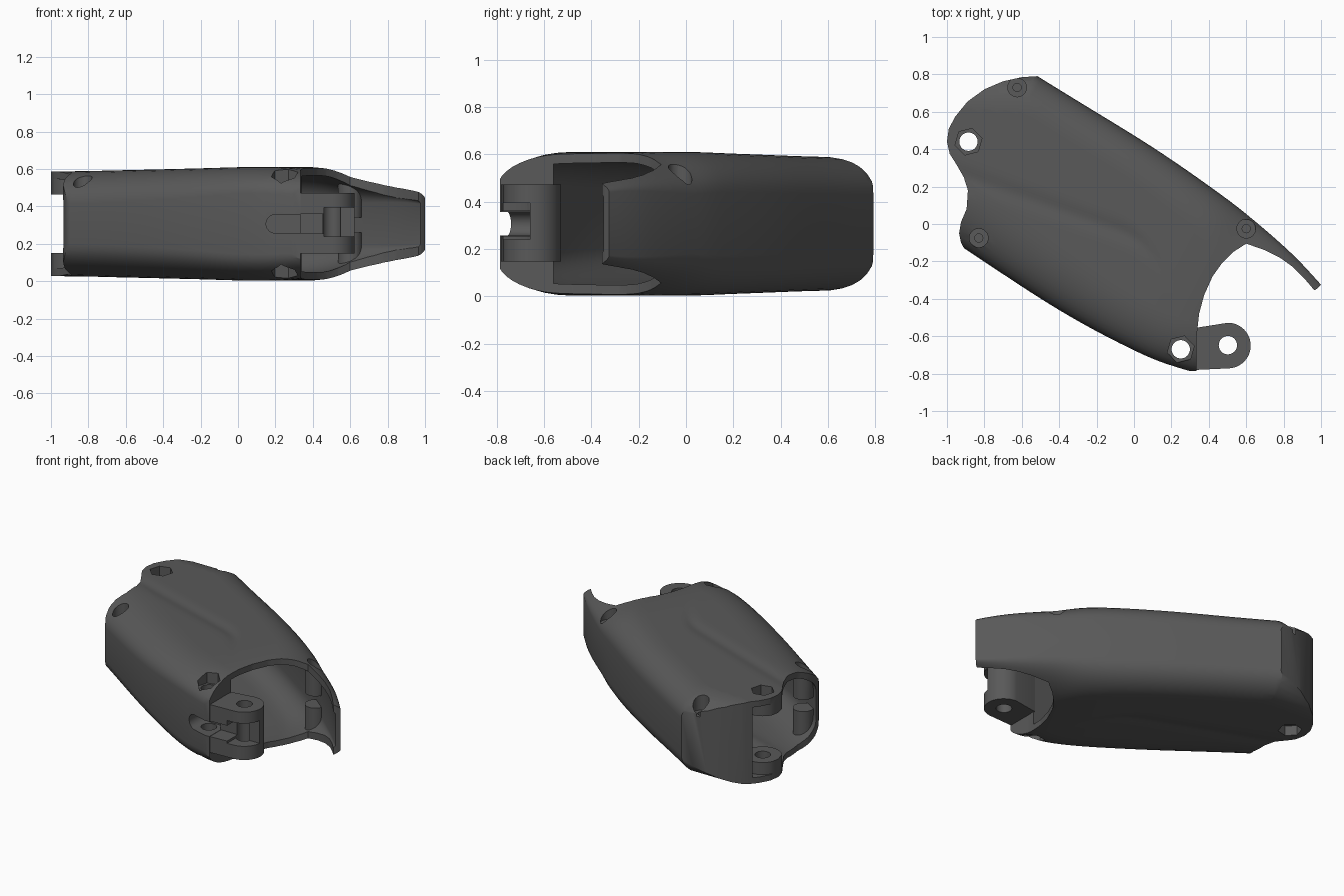
import bpy, bmesh, math
from mathutils import Vector

if "Cube" in bpy.data.objects:
    bpy.data.objects.remove(bpy.data.objects["Cube"])

ZC = 0.307  # mirror height of the shell

def finish(bm, name):
    bmesh.ops.recalc_face_normals(bm, faces=bm.faces)
    me = bpy.data.meshes.new(name)
    bm.to_mesh(me)
    bm.free()
    ob = bpy.data.objects.new(name, me)
    bpy.context.collection.objects.link(ob)
    return ob

def prism(name, pts, z0, z1, place=lambda x, y, z: (x, y, z)):
    bm = bmesh.new()
    lo = [bm.verts.new(place(x, y, z0)) for x, y in pts]
    hi = [bm.verts.new(place(x, y, z1)) for x, y in pts]
    n = len(pts)
    bm.faces.new(lo[::-1])
    bm.faces.new(hi)
    for i in range(n):
        j = (i + 1) % n
        bm.faces.new((lo[i], lo[j], hi[j], hi[i]))
    return finish(bm, name)

def cyl(x, y, r, z0, z1, n=32, turn=0.0):
    a = [2 * math.pi * i / n + turn for i in range(n)]
    return prism("cutter", [(x + r * math.cos(t), y + r * math.sin(t)) for t in a], z0, z1)

def boolean(ob, other, op):
    m = ob.modifiers.new("b", 'BOOLEAN')
    m.object, m.operation, m.solver = other, op, 'EXACT'
    bpy.context.view_layer.objects.active = ob
    bpy.ops.object.modifier_apply(modifier=m.name)
    bpy.data.objects.remove(other, do_unlink=True)

# stations along the shell: lower wall x, y, upper wall x, y, half height,
# fillet height / half height and fillet width, each at lower and upper wall
STATIONS = [(-1.5, .27, -.97, 1.07, .276, .62, .56, .3, .2),
            (-.9, -.135, -.37, .70, .284, .62, .56, .3, .2),
            (-.4, -.46, .1, .41, .295, .56, .56, .28, .2),
            (0, -.675, .45, .168, .304, .47, .56, .25, .24),
            (.25, -.772, .65, .012, .291, .45, .56, .25, .36),
            (.6, -.86, .85, -.165, .238, .4, .42, .25, .28),
            (.85, -.95, 1.0, -.325, .178, .4, .25, .25, .2),
            (.98, -1.0, 1.09, -.43, .15, .4, .25, .25, .2)]

def catmull(rows, steps):
    rows = [Vector(r) for r in rows]
    P = [2 * rows[0] - rows[1]] + rows + [2 * rows[-1] - rows[-2]]
    out = []
    for i in range(1, len(P) - 2):
        a, b, c, d = P[i - 1:i + 3]
        for k in range(steps):
            t = k / steps
            out.append(.5 * (2 * b + (c - a) * t + (2 * a - 5 * b + 4 * c - d) * t * t
                             + (3 * b - a - 3 * c + d) * t ** 3))
    return out + [rows[-1]]

def crease(x, y):
    # shallow curved groove across the flat faces
    k = max(0, x + .05)
    c = .25 - .35 * (x + .9) - 3.5 * k * k
    fade = max(0, min(1, (.2 - x) / .2))
    return .01 * fade * math.exp(-((y - c) / .045) ** 2)

def loft(name, inset):
    bm = bmesh.new()
    rings = []
    for s in catmull(STATIONS, 9):
        L, U, h = Vector((s[0], s[1])), Vector((s[2], s[3])), s[4] - inset
        W = (U - L).length - 2 * inset
        d = (U - L).normalized()
        rl, ru, zl, zu = s[7] - inset, s[8] - inset, s[5] * h, s[6] * h
        q = [math.pi / 2 * i / 9 for i in range(10)]
        prof = [(rl - rl * math.cos(t), h - zl + zl * math.sin(t)) for t in q]
        prof += [(rl + (W - rl - ru) * i / 30, h) for i in range(1, 30)]
        prof += [(W - ru + ru * math.sin(t), h - zu + zu * math.cos(t)) for t in q]
        top, bot = [], []
        for u, z in prof:
            p = L + d * (u + inset)
            z -= crease(p.x, p.y)
            top.append(bm.verts.new((p.x, p.y, ZC + z)))
            bot.append(bm.verts.new((p.x, p.y, ZC - z)))
        rings.append(top + bot[::-1])
    n = len(rings[0])
    for a, b in zip(rings, rings[1:]):
        for i in range(n):
            j = (i + 1) % n
            bm.faces.new((a[i], a[j], b[j], b[i]))
    bm.faces.new(rings[0])
    bm.faces.new(rings[-1][::-1])
    return finish(bm, name)

# shell: lofted body trimmed to the top-view outline
shell = loft("shell", 0)
outline = [(-.935, -.05), (-.925, -.1), (-.9, -.145), (-.85, -.786), (.335, -.786), (.335, -.6),
           (.348, -.48), (.375, -.38), (.42, -.28), (.47, -.21), (.53, -.15), (.6, -.105),
           (.7, -.14), (.78, -.18), (.85, -.23), (.91, -.29), (.965, -.355), (.98, -.345),
           (1.0, -.325), (1.2, -.2), (1.2, .5), (-.52, 1.3), (-.52, .79), (-.6, .785),
           (-.7, .763), (-.8, .72), (-.89, .655), (-.955, .575), (-.99, .51), (-1, .44),
           (-.985, .375), (-.95, .32), (-.91, .25), (-.888, .18), (-.895, .08), (-.925, .01)]
boolean(shell, prism("trim", outline, -1, 2), 'INTERSECT')

# end rounding, a side profile (y, height above centre) swept along x
half = [(-2, .4), (.5, .4), (.6, .283), (.66, .273), (.7, .26), (.735, .24), (.765, .212), (.785, .18), (.8, .12)]
side = half + [(y, -z) for y, z in reversed(half)]
boolean(shell, prism("round_end", side, -2, 2, lambda y, z, x: (x, y, ZC + z)), 'INTERSECT')

# cavity: open at both ends, leaving an end wall, hinge block, lugs and screw posts
cavity = loft("cavity", .04)
room = [(-1.3, -1.0), (.1, -1.0), (.1, -.62), (.16, -.56), (1.3, -.56), (1.3, .74), (-.5, .74),
        (-.6, .735), (-.7, .712), (-.79, .67), (-.87, .61), (-1.3, .61)]
boolean(cavity, prism("room", room, -1, 2), 'INTERSECT')
SCREWS = [(-.625, .73), (.6, -.025), (-.83, -.075)]
LUG, PIN = (-.885, .44), (.25, -.67)
for x, y in SCREWS:
    for z0, z1 in ((-.5, .26), (.34, 1)):
        boolean(cavity, cyl(x, y, .065, z0, z1), 'DIFFERENCE')
for z0, z1 in ((-.5, .15), (.465, 1)):
    boolean(cavity, cyl(*LUG, .118, z0, z1), 'DIFFERENCE')
boolean(shell, cavity, 'DIFFERENCE')

# screw recesses, nut recesses and pin holes
for x, y in SCREWS:
    boolean(shell, cyl(x, y, .05, .47, 1), 'DIFFERENCE')
    boolean(shell, cyl(x, y, .022, .4, .6, 16), 'DIFFERENCE')
for x, y in (LUG, PIN):
    boolean(shell, cyl(x, y, .049, -1, 2), 'DIFFERENCE')
    for z0, z1 in ((.52, 1), (-.5, .094)):
        boolean(shell, cyl(x, y, .074, z0, z1, 6, .25), 'DIFFERENCE')

# round-ended slot in the hinge side
ends = [math.pi / 2 + math.pi * i / 12 for i in range(13)]
slot_pts = [(.2 + .05 * math.cos(t), .05 * math.sin(t)) for t in ends] + [(.5, -.05), (.5, .05)]
boolean(shell, prism("slot", slot_pts, -.95, -.61, lambda x, z, y: (x, y, ZC + z)), 'DIFFERENCE')

# hinge knuckle: forked, round-ended block
arc = [(.502 + .122 * math.cos(t), -.65 + .122 * math.sin(t)) for t in
       [-math.pi / 2 + math.pi * i / 24 for i in range(25)]]
knuckle = prism("hinge_knuckle", [(.331, -.78)] + arc + [(.331, -.555)], .147, .472)
for x0, z0, z1 in ((.2, .255, .36), (.46, .24, .395)):
    boolean(knuckle, prism("gap", [(x0, -1), (.8, -1), (.8, -.66), (x0, -.66)], z0, z1), 'DIFFERENCE')
boolean(knuckle, cyl(.502, -.648, .049, -1, 2), 'DIFFERENCE')

mat = bpy.data.materials.new("dark_grey")
mat.diffuse_color = (.1, .1, .1, 1)
mat.use_nodes = True
mat.node_tree.nodes["Principled BSDF"].inputs["Base Color"].default_value = mat.diffuse_color
for ob in (shell, knuckle):
    ob.data.materials.clear()
    ob.data.materials.append(mat)
    bpy.ops.object.select_all(action='DESELECT')
    ob.select_set(True)
    bpy.context.view_layer.objects.active = ob
    bpy.ops.object.shade_smooth_by_angle(angle=math.radians(30))
